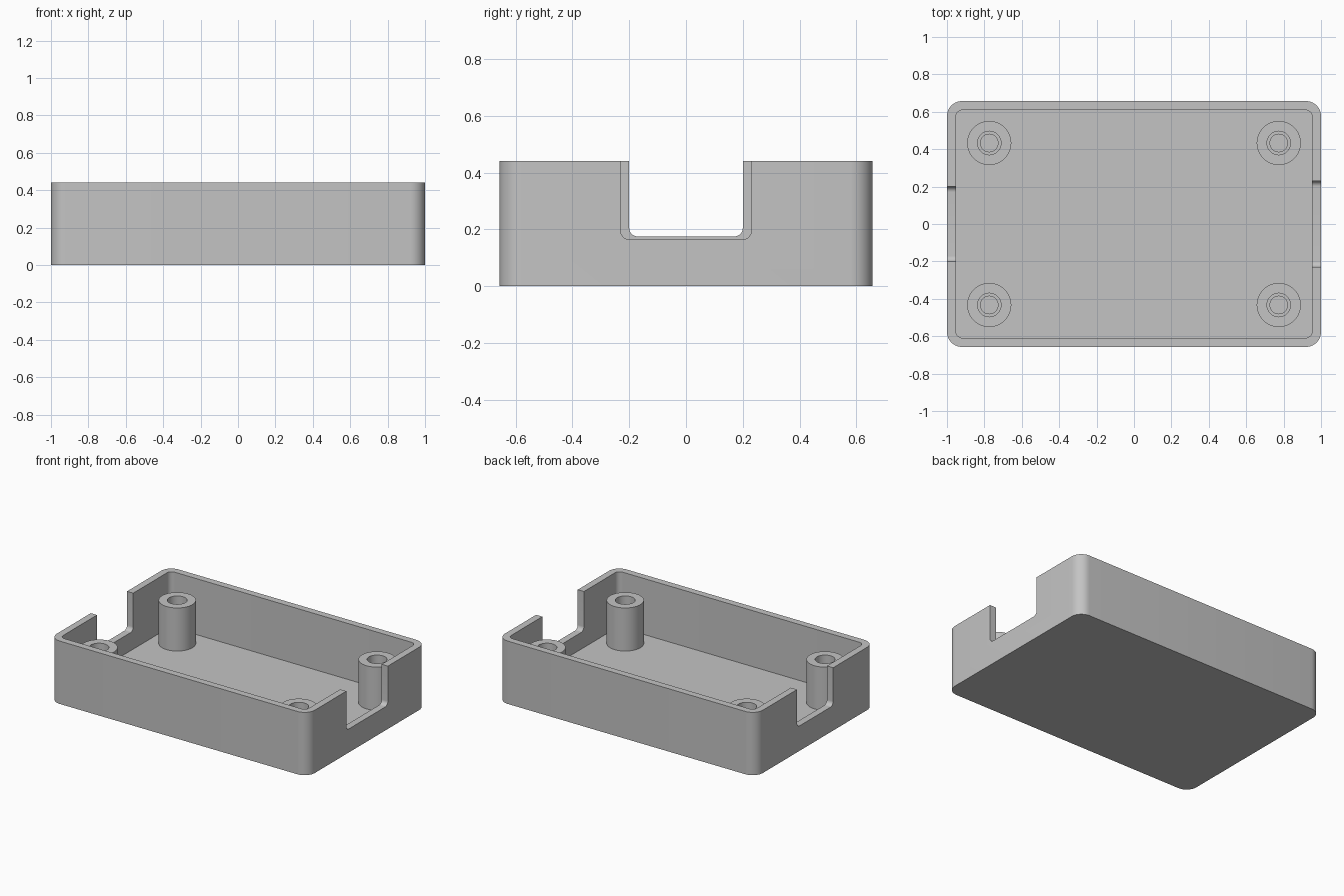
import bpy
import bmesh
from math import cos, sin, pi, radians
from mathutils import Matrix, Vector

cube = bpy.data.objects.get("Cube")
if cube:
    bpy.data.objects.remove(cube, do_unlink=True)

LENGTH, WIDTH, HEIGHT, WALL = 2.0, 1.314, 0.44, 0.048

grey = bpy.data.materials.new("plain grey")
grey.use_nodes = True
grey.diffuse_color = (0.55, 0.55, 0.55, 1)
grey.node_tree.nodes["Principled BSDF"].inputs["Base Color"].default_value = grey.diffuse_color


def add_object(name, bm):
    bmesh.ops.recalc_face_normals(bm, faces=bm.faces)
    mesh = bpy.data.meshes.new(name)
    bm.to_mesh(mesh)
    bm.free()
    mesh.materials.append(grey)
    obj = bpy.data.objects.new(name, mesh)
    bpy.context.collection.objects.link(obj)
    return obj


def rounded_prism(name, w, d, radius, low, high, matrix=Matrix(), steps=10):
    """Rounded rectangle w by d, extruded from low to high."""
    bm = bmesh.new()
    ring = []
    for i, (sx, sy) in enumerate([(1, 1), (-1, 1), (-1, -1), (1, -1)]):
        for k in range(steps + 1):
            a = (i + k / steps) * pi / 2
            ring.append(bm.verts.new((sx * (w / 2 - radius) + radius * cos(a),
                                      sy * (d / 2 - radius) + radius * sin(a), low)))
    face = bm.faces.new(ring)
    grown = bmesh.ops.extrude_face_region(bm, geom=[face])["geom"]
    top = [v for v in grown if isinstance(v, bmesh.types.BMVert)]
    bmesh.ops.translate(bm, verts=top, vec=(0, 0, high - low))
    bmesh.ops.transform(bm, matrix=matrix, verts=bm.verts)
    return add_object(name, bm)


def lathe(name, profile, centre, steps=48):
    bm = bmesh.new()
    verts = [bm.verts.new((r, 0, z)) for r, z in profile]
    edges = [bm.edges.new(pair) for pair in zip(verts, verts[1:])]
    bmesh.ops.spin(bm, geom=verts + edges, cent=(0, 0, 0), axis=(0, 0, 1),
                   angle=2 * pi, steps=steps, use_merge=True)
    bmesh.ops.remove_doubles(bm, verts=bm.verts, dist=0.0001)
    bmesh.ops.translate(bm, verts=bm.verts, vec=centre)
    return add_object(name, bm)


def activate(obj):
    bpy.ops.object.select_all(action='DESELECT')
    obj.select_set(True)
    bpy.context.view_layer.objects.active = obj


def cut(obj, cutter):
    cutter.hide_render = True
    mod = obj.modifiers.new("cut", 'BOOLEAN')
    mod.operation, mod.solver, mod.object = 'DIFFERENCE', 'EXACT', cutter
    activate(obj)
    bpy.ops.object.modifier_apply(modifier=mod.name)
    bpy.data.objects.remove(cutter, do_unlink=True)


# Open tray with rounded corners
tray = rounded_prism("tray", LENGTH, WIDTH, 0.08, 0, HEIGHT)
cut(tray, rounded_prism("cavity_cutter", LENGTH - 2 * WALL, WIDTH - 2 * WALL,
                        0.035, WALL, HEIGHT + 0.2))

# End notches: the left one is wider and slightly deeper
for side, width, bottom in [(1, 0.46, 0.165), (-1, 0.40, 0.175)]:
    tall = 0.6
    place = (Matrix.Translation((side, 0, bottom + tall / 2))
             @ Matrix.Rotation(radians(90), 4, 'Y'))
    cut(tray, rounded_prism("notch_cutter", tall, width, 0.03, -0.1, 0.1, place))

# Four screw posts with stepped blind holes
post_profile = [(0, WALL - 0.02), (0.118, WALL - 0.02), (0.118, 0.35), (0.063, 0.35),
                (0.063, 0.2), (0.047, 0.2), (0.047, WALL), (0, WALL)]
parts = [tray]
for sx, x_name in [(1, "left"), (-1, "right")]:
    for sy, y_name in [(1, "back"), (-1, "front")]:
        parts.append(lathe(f"screw_post_{y_name}_{x_name}", post_profile,
                           Vector((sx * 0.774, sy * 0.433, 0))))

for part in parts:
    activate(part)
    bpy.ops.object.shade_smooth_by_angle(angle=radians(30))
